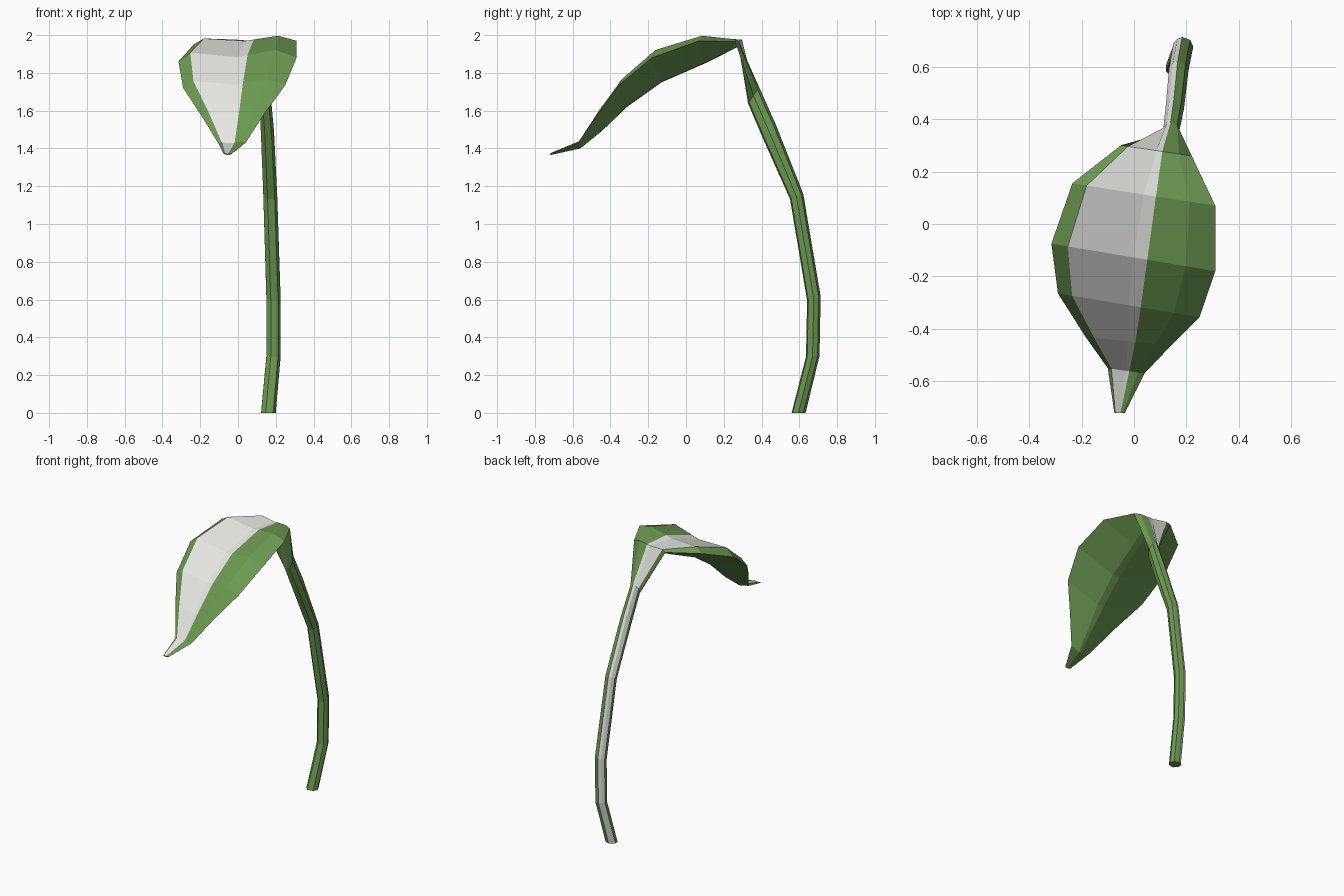
import bpy, bmesh, math
from mathutils import Vector

if "Cube" in bpy.data.objects:
    bpy.data.objects.remove(bpy.data.objects["Cube"])

# Colours
def material(name, rgb):
    m = bpy.data.materials.new(name)
    m.diffuse_color = (*rgb, 1)
    m.use_nodes = True
    m.node_tree.nodes["Principled BSDF"].inputs["Base Color"].default_value = m.diffuse_color
    return m

green = material("leaf green", (0.15, 0.32, 0.085))
white = material("pale white", (0.80, 0.80, 0.77))

# Stem sections: centre x, y, z, radius, tilt (rise per unit of y)
STEM = [
    (0.16, 0.595, 0.00, 0.038, 0.0),
    (0.187, 0.67, 0.30, 0.037, 0.05),
    (0.187, 0.676, 0.605, 0.037, 0.3),
    (0.17, 0.585, 1.145, 0.036, 0.4),
    (0.155, 0.44, 1.49, 0.034, 1.2),
    (0.142, 0.357, 1.68, 0.030, 1.5),
]
# Leaf sections: left edge, right edge, lift of the top folds, keel height
LEAF = [
    ((-0.05, 0.30, 1.965), (0.22, 0.26, 1.965), 0.012, 1.94),
    ((-0.235, 0.155, 1.95), (0.31, 0.07, 1.97), 0.030, 1.855),
    ((-0.315, -0.075, 1.86), (0.31, -0.18, 1.88), 0.045, 1.75),
    ((-0.29, -0.265, 1.72), (0.25, -0.355, 1.735), 0.035, 1.62),
    ((-0.185, -0.43, 1.56), (0.14, -0.465, 1.585), 0.022, 1.49),
    ((-0.10, -0.55, 1.42), (0.04, -0.57, 1.43), 0.010, 1.40),
    ((-0.075, -0.72, 1.37), (-0.035, -0.72, 1.37), 0.004, 1.365),
]
# Stem angles: left, fold, middle, stripe edge, fold, right, two below
ANGLES = [200, 162, 125, 95, 45, 0, -50, -110]

def stem_ring(x, y, z, r, tilt):
    ring = []
    for a in map(math.radians, ANGLES):
        dy = r * math.sin(a)
        ring.append(Vector((x + r * 1.05 * math.cos(a), y + dy, z + tilt * dy)))
    return ring

def leaf_ring(left, right, lift, keel):
    l, r = Vector(left), Vector(right)
    def across(t, up):
        return l.lerp(r, t) + Vector((0, 0, up))
    ring = [l, across(0.1, lift), across(0.5, lift * 0.3),
            across(0.585, lift * 0.5), across(0.82, lift), r]
    for t in (0.60, 0.52):
        p = l.lerp(r, t)
        p.z = keel
        ring.append(p)
    return ring

# One continuous loft from stem foot to leaf tip, with a pale stripe on top
bm = bmesh.new()
rings = [stem_ring(*s) for s in STEM] + [leaf_ring(*s) for s in LEAF]
rings = [[bm.verts.new(p) for p in ring] for ring in rings]
n = len(ANGLES)
for a, b in zip(rings, rings[1:]):
    for i in range(n):
        j = (i + 1) % n
        f = bm.faces.new((a[i], a[j], b[j], b[i]))
        f.material_index = 1 if i in (1, 2) else 0
bm.faces.new(rings[0])
bm.faces.new(rings[-1])
bmesh.ops.recalc_face_normals(bm, faces=bm.faces)

mesh = bpy.data.meshes.new("leaf_and_stem")
bm.to_mesh(mesh)
bm.free()
mesh.materials.append(green)
mesh.materials.append(white)
obj = bpy.data.objects.new("leaf_and_stem", mesh)
bpy.context.collection.objects.link(obj)
